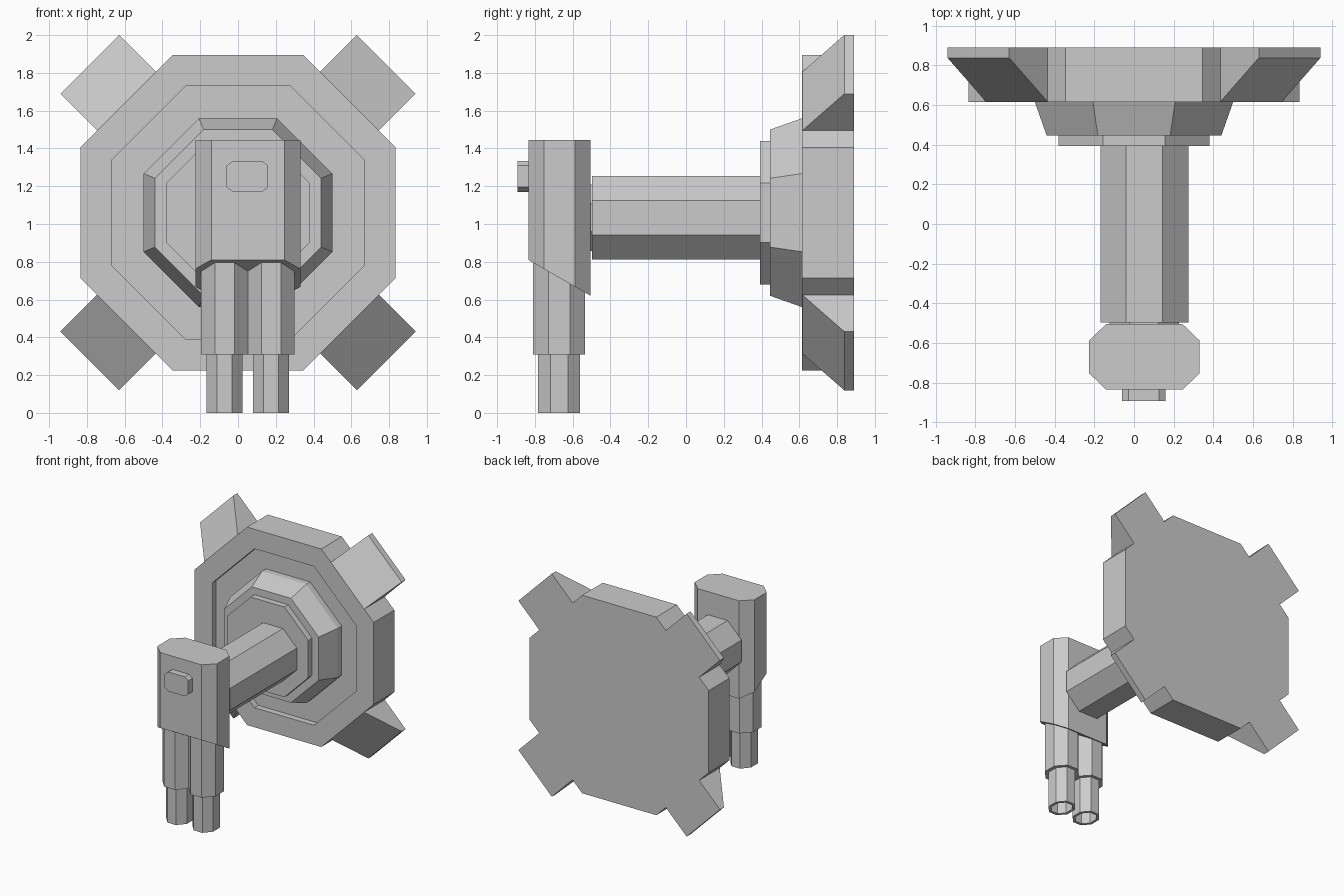
import bpy, bmesh, math

if "Cube" in bpy.data.objects:
    bpy.data.objects.remove(bpy.data.objects["Cube"])

T = math.tan(math.pi / 8)      # half side of a regular octagon / apothem
CZ = 1.06                      # height of the wall mount axis
PX, PZ = 0.052, 1.033          # axis of the horizontal pipe


def octagon(a, b, fa=None, fb=None):
    """Octagon with half sizes a, b and half flat lengths fa, fb."""
    fa = a * T if fa is None else fa
    fb = b * T if fb is None else fb
    return [(fa, b), (a, fb), (a, -fb), (fa, -b),
            (-fa, -b), (-a, -fb), (-a, fb), (-fa, b)]


def loft(name, rings):
    """Skin a list of equal-length point rings and cap both ends."""
    bm = bmesh.new()
    rows = [[bm.verts.new(p) for p in ring] for ring in rings]
    n = len(rows[0])
    for r, s in zip(rows, rows[1:]):
        for i in range(n):
            j = (i + 1) % n
            bm.faces.new((r[i], r[j], s[j], s[i]))
    bm.faces.new(rows[0])
    bm.faces.new(rows[-1])
    bmesh.ops.recalc_face_normals(bm, faces=bm.faces)
    mesh = bpy.data.meshes.new(name)
    bm.to_mesh(mesh)
    bm.free()
    ob = bpy.data.objects.new(name, mesh)
    bpy.context.collection.objects.link(ob)
    return ob


def along_y(name, cx, cz, steps):
    """Regular octagon stack along y; steps are (apothem, y)."""
    return loft(name, [[(cx + u, y, cz + v) for u, v in octagon(a, a)]
                       for a, y in steps])


def along_z(name, cx, cy, steps):
    """Octagon stack along z; steps are (half x, half y, z)."""
    return loft(name, [[(cx + u, cy + v, z) for u, v in octagon(a, b)]
                       for a, b, z in steps])


# Wall plate with a shallow recess in its front
along_y("wall_plate", 0, CZ, [(0.835, 0.89), (0.835, 0.615),
                              (0.67, 0.615), (0.67, 0.667)])

# Stepped flange: tapered collar and thin disc
along_y("tapered_collar", 0, CZ, [(0.5, 0.667), (0.5, 0.615), (0.44, 0.445)])
along_y("flange_disc", 0, CZ, [(0.38, 0.445), (0.38, 0.393)])

# Four diagonal wedge lugs around the plate
for k in range(4):
    ang = math.radians(45 + 90 * k)
    c, s = math.cos(ang), math.sin(ang)
    profile = [(0.834, 0.615), (1.11, 0.838), (1.11, 0.89), (0.834, 0.89)]
    loft(f"plate_lug_{k + 1}",
         [[(r * c - w * s, y, CZ + r * s + w * c) for r, y in profile]
          for w in (-0.22, 0.22)])

# Horizontal pipe with a narrow neck into the spout head
along_y("pipe", PX, PZ, [(0.222, 0.393), (0.222, -0.497)])
along_y("pipe_neck", PX, PZ, [(0.175, -0.497), (0.175, -0.52)])

# Spout head with a sloping underside
head = octagon(0.278, 0.165, 0.193, 0.083)
loft("spout_head", [
    [(PX + u, -0.67 + v, 1.445) for u, v in head],
    [(PX + u, -0.67 + v, 0.81 - 0.576 * (v + 0.165)) for u, v in head]])

# Small button on the head
loft("button", [[(0.05 + u, y, 1.252 + v)
                 for u, v in octagon(0.11, 0.082, 0.077, 0.057)]
                for y in (-0.83, -0.892)])

# Twin spouts: thick sleeve, then a thinner hollow nozzle
for side, x in (("left", -0.071), ("right", 0.175)):
    along_z(f"{side}_sleeve", x, -0.672, [(0.125, 0.137, 0.85),
                                          (0.125, 0.137, 0.31)])
    along_z(f"{side}_nozzle", x, -0.672, [(0.096, 0.111, 0.31),
                                          (0.096, 0.111, 0.0),
                                          (0.074, 0.087, 0.0),
                                          (0.074, 0.087, 0.29)])
